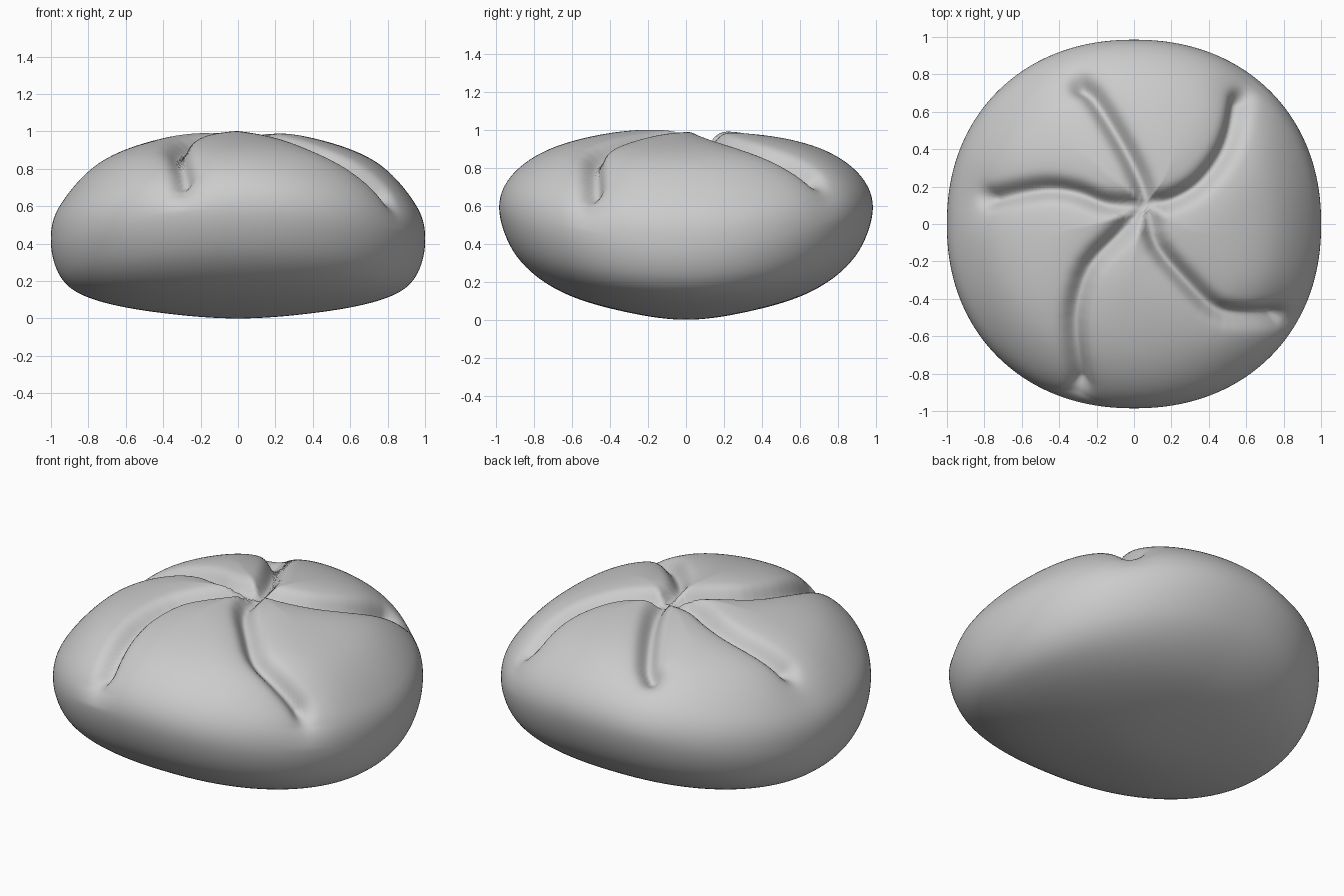
import bpy, bmesh, math
from mathutils import Vector

if "Cube" in bpy.data.objects:
    bpy.data.objects.remove(bpy.data.objects["Cube"])

# Half profiles (radius, height) from base to top: side-to-side and front-to-back
PROFILE_X = [(0, 0), (.45, .035), (.78, .105), (.94, .21), (1, .4), (.955, .6), (.74, .835), (.4, .965), (0, 1.015)]
PROFILE_Y = [(0, 0), (.4, .06), (.7, .17), (.9, .345), (.985, .58), (.92, .76), (.72, .9), (.4, .985), (0, 1.015)]

# Swirl creases seen from above: (x, y) path
CREASES = [
    [(.08, .1), (.03, .25), (-.05, .41), (-.15, .58), (-.23, .7), (-.29, .75)],
    [(.08, .12), (.2, .13), (.35, .21), (.47, .35), (.54, .5), (.58, .67)],
    [(.06, .1), (-.15, .11), (-.3, .165), (-.45, .19), (-.6, .175), (-.78, .14)],
    [(.02, .06), (-.09, -.06), (-.25, -.23), (-.32, -.45), (-.325, -.65), (-.3, -.87)],
    [(.08, .06), (.13, -.12), (.3, -.32), (.45, -.46), (.6, -.5), (.78, -.5)],
]


def smooth_path(points, steps, mirror_ends=False):
    """Catmull-Rom curve through 2D points."""
    p = [Vector(q) for q in points]
    if mirror_ends:
        first, last = Vector((-p[1].x, p[1].y)), Vector((-p[-2].x, p[-2].y))
    else:
        first, last = 2 * p[0] - p[1], 2 * p[-1] - p[-2]
    e = [first] + p + [last]
    out = []
    for i in range(len(p) - 1):
        a, b, c, d = e[i:i + 4]
        for s in range(steps):
            t = s / steps
            out.append(.5 * (2 * b + (c - a) * t + (2 * a - 5 * b + 4 * c - d) * t * t
                             + (3 * b - a - 3 * c + d) * t ** 3))
    return out + [p[-1]]


def distance(x, y, path):
    best = 9
    for a, b in zip(path, path[1:]):
        dx, dy = b.x - a.x, b.y - a.y
        t = ((x - a.x) * dx + (y - a.y) * dy) / (dx * dx + dy * dy)
        t = max(0, min(1, t))
        best = min(best, (x - a.x - t * dx) ** 2 + (y - a.y - t * dy) ** 2)
    return math.sqrt(best)


# Rounded body: rings blended between the two profiles
SEG, POWER = 288, 2.15
px, py = (smooth_path(p, 18, True) for p in (PROFILE_X, PROFILE_Y))
bm = bmesh.new()
rings = []
for a, b in list(zip(px, py))[1:-1]:
    ring = []
    for i in range(SEG):
        c, s = math.cos(math.tau * i / SEG), math.sin(math.tau * i / SEG)
        k = (abs(c) ** POWER + abs(s) ** POWER) ** (-1 / POWER)
        ring.append(bm.verts.new((a.x * c * k, b.x * s * k, a.y * c * c + b.y * s * s)))
    rings.append(ring)
for lo, hi in zip(rings, rings[1:]):
    for i in range(SEG):
        j = (i + 1) % SEG
        bm.faces.new((lo[i], lo[j], hi[j], hi[i]))
bottom, top = bm.verts.new((0, 0, 0)), bm.verts.new((0, 0, 1.015))
for i in range(SEG):
    j = (i + 1) % SEG
    bm.faces.new((bottom, rings[0][j], rings[0][i]))
    bm.faces.new((top, rings[-1][i], rings[-1][j]))
bm.normal_update()

# Press the swirl creases into the upper crust
paths = [smooth_path(c, 3) for c in CREASES]
moves = []
for v in bm.verts:
    if v.co.z > .45 and v.normal.z > 0:
        d = min(distance(v.co.x, v.co.y, p) for p in paths)
        depth = .075 * math.exp(-(d / .05) ** 2) + .025 * math.exp(-(d / .13) ** 2)
        moves.append((v, v.normal * depth * min(1, v.normal.z * 2.5)))
for v, m in moves:
    v.co -= m
bm.normal_update()

mesh = bpy.data.meshes.new("swirl_bread_roll")
bm.to_mesh(mesh)
bm.free()
mesh.polygons.foreach_set("use_smooth", [True] * len(mesh.polygons))
roll = bpy.data.objects.new("swirl_bread_roll", mesh)
bpy.context.collection.objects.link(roll)
